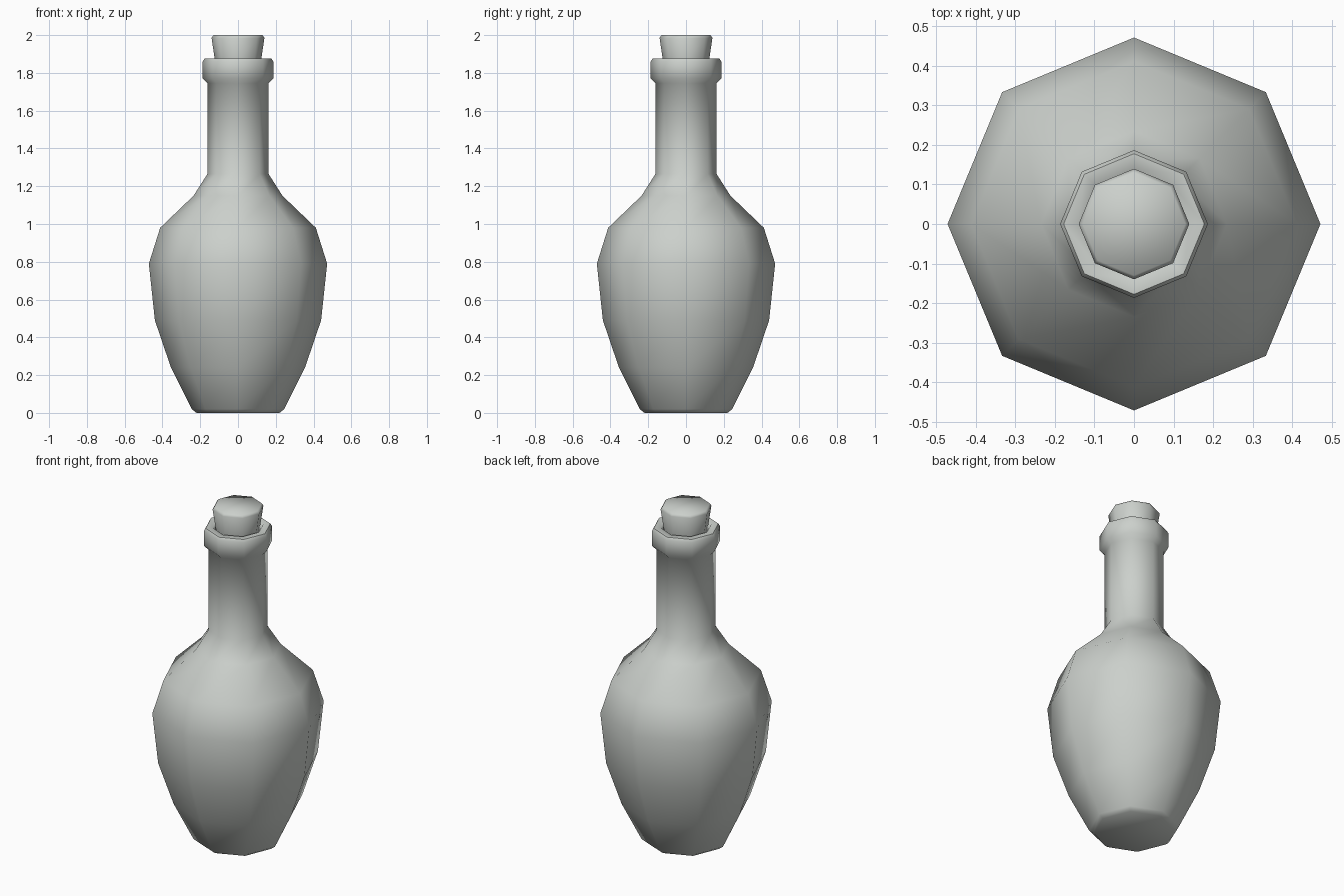
import bpy, bmesh
from math import cos, sin, pi, radians

SIDES = 8

cube = bpy.data.objects.get("Cube")
if cube:
    bpy.data.objects.remove(cube, do_unlink=True)

# Single pale grey colour
grey = bpy.data.materials.new("pale grey")
grey.use_nodes = True
colour = (0.6, 0.63, 0.6, 1)
grey.diffuse_color = colour
grey.node_tree.nodes["Principled BSDF"].inputs["Base Color"].default_value = colour


def lathe(name, profile, smooth_angle):
    """Turn a (radius, height) profile into a capped eight-sided solid."""
    bm = bmesh.new()
    rings = [[bm.verts.new((r * cos(2 * pi * i / SIDES), r * sin(2 * pi * i / SIDES), z))
              for i in range(SIDES)] for r, z in profile]
    for low, high in zip(rings, rings[1:]):
        for i in range(SIDES):
            j = (i + 1) % SIDES
            bm.faces.new((low[i], low[j], high[j], high[i]))
    bm.faces.new(rings[0][::-1])
    bm.faces.new(rings[-1])
    mesh = bpy.data.meshes.new(name)
    bm.to_mesh(mesh)
    bm.free()
    mesh.materials.append(grey)
    obj = bpy.data.objects.new(name, mesh)
    bpy.context.collection.objects.link(obj)
    bpy.ops.object.select_all(action="DESELECT")
    obj.select_set(True)
    bpy.context.view_layer.objects.active = obj
    bpy.ops.object.shade_smooth_by_angle(angle=radians(smooth_angle))
    return obj


# Bottle: base, belly, shoulder, neck, then rolled lip and hollow mouth
lathe("bottle", [
    (0.22, 0), (0.245, 0.02), (0.355, 0.24), (0.44, 0.49), (0.472, 0.79),
    (0.412, 0.98), (0.235, 1.15), (0.162, 1.265), (0.162, 1.745),
    (0.187, 1.77), (0.187, 1.86), (0.178, 1.875), (0.14, 1.875),
    (0.128, 1.86), (0.12, 1.78),
], 60)

# Tapered cork stopper
lathe("cork", [(0.115, 1.79), (0.122, 1.865), (0.14, 1.985), (0.13, 2.0)], 60)
